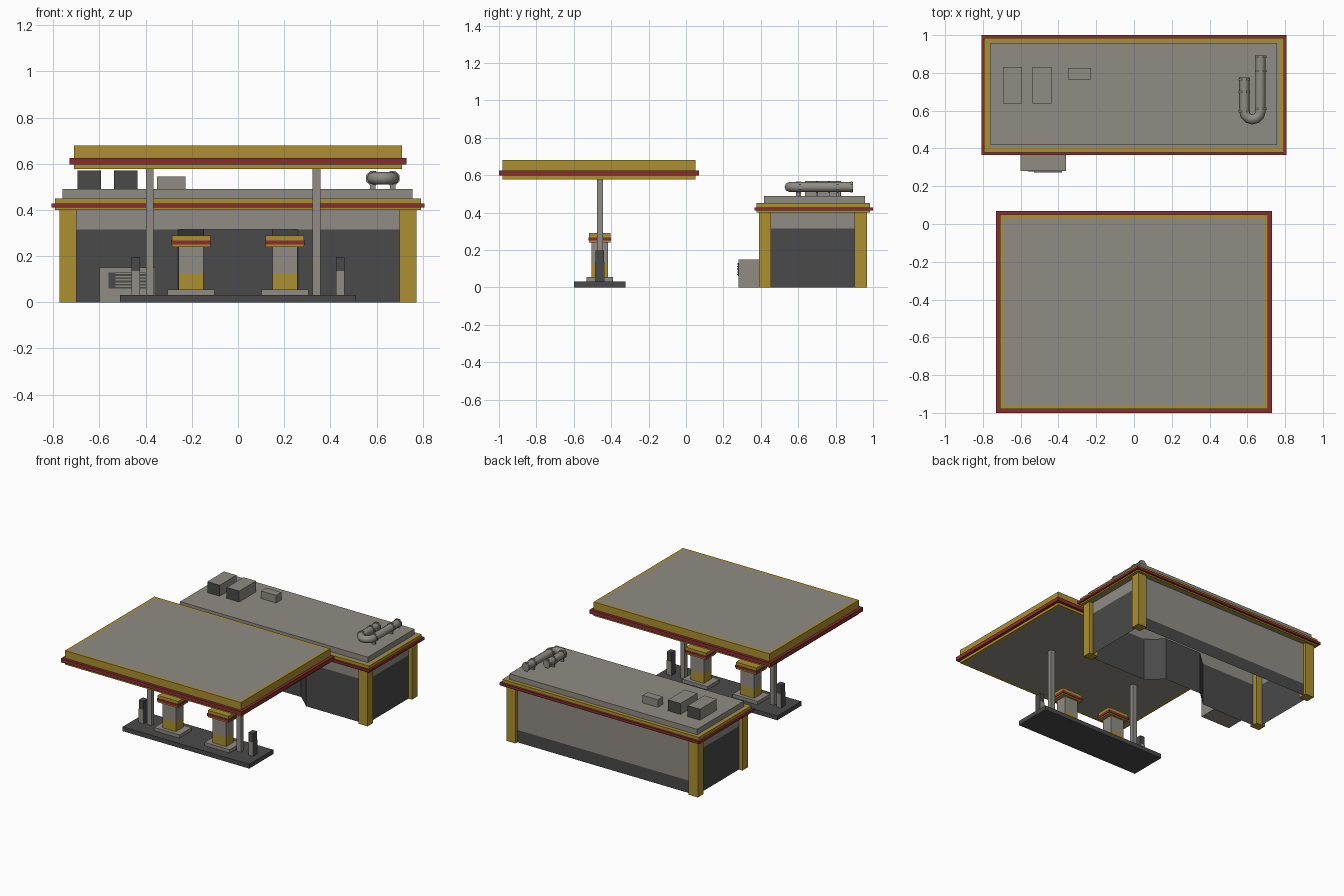
import bpy, bmesh, math
from mathutils import Matrix

if "Cube" in bpy.data.objects:
    bpy.data.objects.remove(bpy.data.objects["Cube"])


def material(name, rgb):
    m = bpy.data.materials.new(name)
    m.diffuse_color = (*rgb, 1)
    m.use_nodes = True
    m.node_tree.nodes["Principled BSDF"].inputs["Base Color"].default_value = m.diffuse_color
    return m


GRAY, YELLOW, RED, DARK = range(4)
MATS = [material("warm_gray", (0.28, 0.265, 0.235)),
        material("mustard_yellow", (0.42, 0.28, 0.03)),
        material("deep_red", (0.25, 0.027, 0.03)),
        material("charcoal", (0.068, 0.068, 0.068))]


def finish(bm, name, color=None):
    me = bpy.data.meshes.new(name)
    for m in MATS:
        me.materials.append(m)
    if color is not None:
        for f in bm.faces:
            f.material_index = color
    bm.to_mesh(me)
    bm.free()
    ob = bpy.data.objects.new(name, me)
    bpy.context.collection.objects.link(ob)
    return ob


def box_bm(x, y, z):
    bm = bmesh.new()
    c = [(a + b) / 2 for a, b in (x, y, z)]
    s = [b - a for a, b in (x, y, z)]
    bmesh.ops.create_cube(bm, size=1, matrix=Matrix.Translation(c) @ Matrix.Diagonal((*s, 1)))
    bm.normal_update()
    return bm


def box(name, x, y, z, color, rule=None):
    bm = box_bm(x, y, z)
    for f in bm.faces:
        f.material_index = rule(f.normal) if rule else color
    return finish(bm, name)


def slab(name, x, y, z, rim):
    """Yellow slab with gray panels inset in top and bottom."""
    bm = box_bm(x, y, z)
    caps = [f for f in bm.faces if abs(f.normal.z) > 0.9]
    for f in bm.faces:
        f.material_index = YELLOW
    bmesh.ops.inset_individual(bm, faces=caps, thickness=rim)
    for f in caps:
        f.material_index = GRAY
    return finish(bm, name)


def band(name, x, y, z, t):
    """Hollow rectangular trim strip, t wide."""
    for tag, xx, yy in (("front", x, (y[0], y[0] + t)), ("back", x, (y[1] - t, y[1])),
                        ("left", (x[0], x[0] + t), (y[0] + t, y[1] - t)),
                        ("right", (x[1] - t, x[1]), (y[0] + t, y[1] - t))):
        box(f"{name}_{tag}", xx, yy, z, RED)


def walls(name, pts, levels, rule):
    """Open sheet of walls over a closed plan outline."""
    bm = bmesh.new()
    rings = [[bm.verts.new((px, py, z)) for px, py in pts] for z in levels]
    n = len(pts)
    for lo, hi in zip(rings, rings[1:]):
        for i in range(n):
            j = (i + 1) % n
            f = bm.faces.new((lo[i], lo[j], hi[j], hi[i]))
            f.normal_update()
            f.material_index = rule(f)
    return finish(bm, name)


# Store walls with angled entrance recess
W, F, B = 0.745, 0.415, 0.945
entry = [(-0.26, F), (-0.15, F + 0.1), (0.15, F + 0.1), (0.26, F)]
walls("store_lower_walls", [(-W, F)] + entry + [(W, F), (W, B), (-W, B)], [0, 0.09, 0.316],
      lambda f: GRAY if f.normal.y > 0.9 and f.calc_center_median().z > 0.09 else DARK)
walls("store_upper_walls", [(-W, F), (W, F), (W, B), (-W, B)], [0.316, 0.405], lambda f: GRAY)
bm = bmesh.new()
bm.faces.new([bm.verts.new((px, py, 0.316)) for px, py in reversed(entry)])
finish(bm, "entrance_soffit", GRAY)

# Store corner pillars
for sx, side in ((-1, "left"), (1, "right")):
    for tag, y in (("front", (0.39, 0.455)), ("back", (0.90, 0.968))):
        box(f"{tag}_{side}_pillar", sorted((sx * 0.70, sx * 0.773)), y, (0, 0.405), YELLOW)

# Store roof
slab("store_fascia", (-0.793, 0.793), (0.378, 0.985), (0.40, 0.45), 0.035)
band("store_red_trim", (-0.807, 0.807), (0.365, 1.0), (0.41, 0.428), 0.02)
box("store_roof", (-0.76, 0.756), (0.418, 0.957), (0.448, 0.49), GRAY)

# Rooftop units with dark front and back vents
for i, x in enumerate(((-0.694, -0.594), (-0.537, -0.436))):
    box(f"roof_vent_unit_{i + 1}", x, (0.637, 0.83), (0.489, 0.57), GRAY,
        lambda n: DARK if abs(n.y) > 0.9 else GRAY)
box("small_roof_box", (-0.35, -0.227), (0.765, 0.825), (0.489, 0.545), GRAY)

# U-shaped roof duct
CX, R, ZD = 0.627, 0.043, 0.537
path = [(CX + R, 0.893)] + [(CX + R * math.cos(a), 0.597 - R * math.sin(a))
                            for a in (math.pi * k / 6 for k in range(7))] + [(CX - R, 0.775)]
cu = bpy.data.curves.new("duct_path", "CURVE")
cu.dimensions = "3D"
cu.bevel_depth, cu.bevel_resolution, cu.use_fill_caps = 0.027, 2, True
sp = cu.splines.new("POLY")
sp.points.add(len(path) - 1)
for p, (px, py) in zip(sp.points, path):
    p.co = (px, py, ZD, 1)
cu.materials.append(MATS[GRAY])
bpy.context.collection.objects.link(bpy.data.objects.new("roof_duct", cu))

# Duct collars and feet
for i, (x, y, foot) in enumerate(((CX + R, 0.81, 1), (CX + R, 0.61, 1), (CX - R, 0.70, 1),
                                  (CX - R, 0.595, 1), (CX + R, 0.885, 0), (CX - R, 0.765, 0))):
    bm = bmesh.new()
    bmesh.ops.create_cone(bm, cap_ends=True, segments=8, radius1=0.033, radius2=0.033, depth=0.012,
                          matrix=Matrix.Translation((x, y, ZD)) @ Matrix.Rotation(math.pi / 2, 4, "X")
                          @ Matrix.Rotation(math.pi / 8, 4, "Z"))
    finish(bm, f"duct_collar_{i + 1}", GRAY)
    if foot:
        box(f"duct_foot_{i + 1}", (x - 0.012, x + 0.012), (y - 0.006, y + 0.006), (0.489, 0.515), GRAY)

# Cooler cabinet with slatted grille beside the entrance
box("cabinet", (-0.60, -0.36), (0.28, 0.414), (0, 0.15), GRAY)
box("cabinet_grille", (-0.56, -0.38), (0.277, 0.281), (0.06, 0.13), DARK)
for i in range(5):
    z = 0.066 + i * 0.014
    box(f"grille_slat_{i + 1}", (-0.53, -0.38), (0.273, 0.278), (z, z + 0.006), GRAY)

# Forecourt canopy
slab("canopy", (-0.71, 0.71), (-0.98, 0.05), (0.578, 0.68), 0.028)
band("canopy_red_trim", (-0.73, 0.73), (-1.0, 0.07), (0.597, 0.625), 0.022)

# Pump island and canopy columns
CY = -0.461
box("island", (-0.511, 0.511), (-0.60, -0.323), (0, 0.032), DARK)
for x, side in ((-0.382, "left"), (0.34, "right")):
    box(f"{side}_column", (x - 0.017, x + 0.017), (CY - 0.016, CY + 0.016), (0.031, 0.579), GRAY)


def around(name, x, hx, hy, z, color):
    return box(name, (x - hx, x + hx), (CY - hy, CY + hy), z, color)


# Pumps and bins
for sx, side in ((-1, "left"), (1, "right")):
    x = sx * 0.203
    around(f"{side}_pump_base", x, 0.102, 0.07, (0.031, 0.056), GRAY)
    around(f"{side}_pump_lower", x, 0.054, 0.043, (0.055, 0.125), YELLOW)
    around(f"{side}_pump_upper", x, 0.054, 0.043, (0.125, 0.245), GRAY)
    around(f"{side}_pump_head", x, 0.083, 0.057, (0.24, 0.29), YELLOW)
    around(f"{side}_pump_red_trim", x, 0.087, 0.061, (0.25, 0.268), RED)
    x = sx * 0.443
    around(f"{side}_bin", x, 0.019, 0.023, (0.031, 0.197), DARK)
    for tag, y in (("front", CY - 0.025), ("back", CY + 0.021)):
        box(f"{side}_bin_{tag}_panel", (x - 0.019, x + 0.019), (y, y + 0.004), (0.032, 0.135), GRAY)
